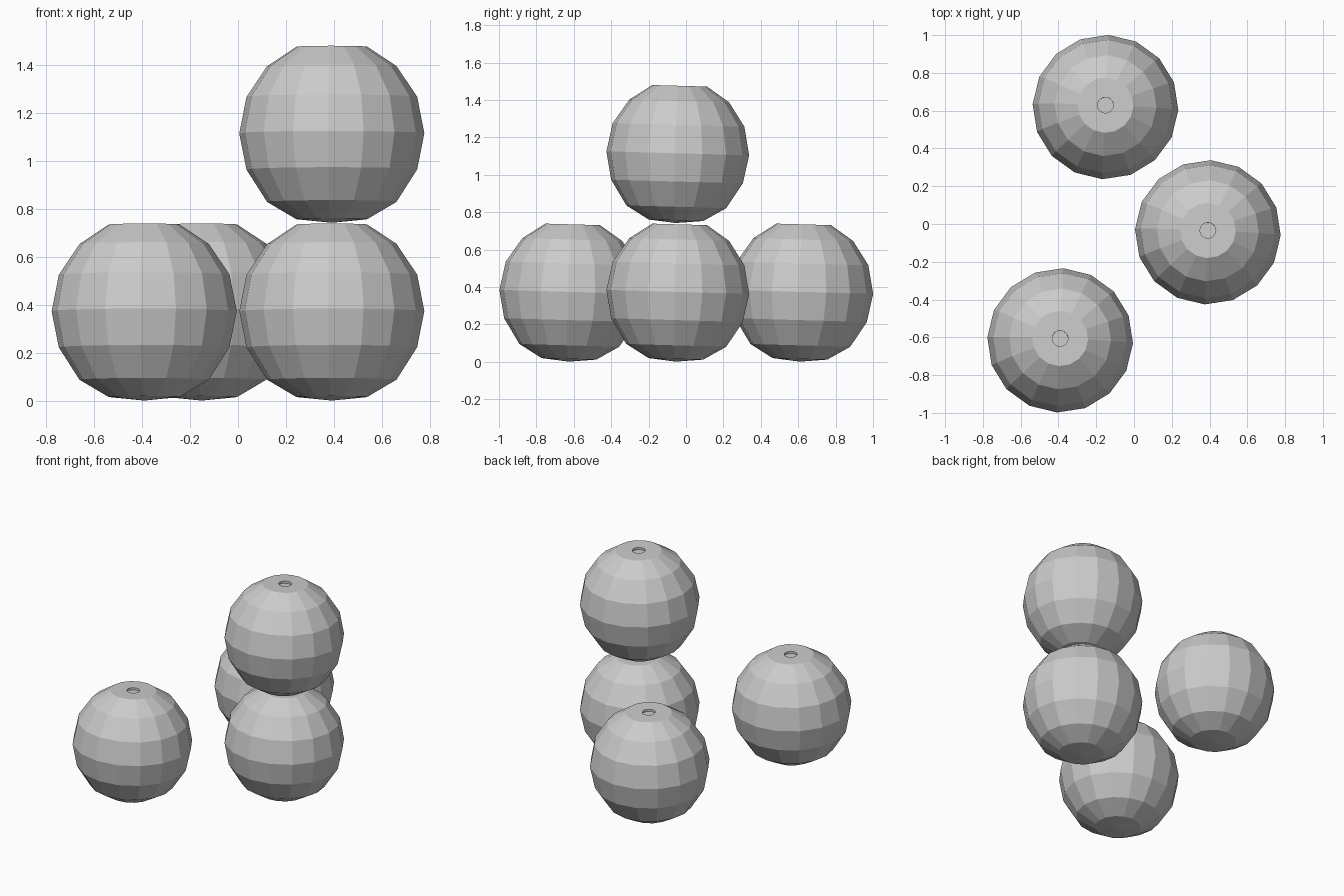
import bpy, bmesh, math
from mathutils import Matrix

if "Cube" in bpy.data.objects:
    bpy.data.objects.remove(bpy.data.objects["Cube"])

SIDES = 16
# ball profile (radius, height from centre): recessed hole, flat top, rounded body
PROFILE = [(0.042, 0.348), (0.042, 0.363), (0.148, 0.363), (0.270, 0.282),
           (0.356, 0.154), (0.386, 0.002), (0.356, -0.149), (0.270, -0.284),
           (0.148, -0.356)]
BOTTOM = -0.371


def ball_mesh():
    bm = bmesh.new()
    rings = [[bm.verts.new((r * math.cos(2 * math.pi * i / SIDES),
                            r * math.sin(2 * math.pi * i / SIDES), z))
              for i in range(SIDES)] for r, z in PROFILE]
    bm.faces.new(rings[0])  # hole floor
    pole = bm.verts.new((0, 0, BOTTOM))
    for i in range(SIDES):
        j = (i + 1) % SIDES
        for a, b in zip(rings, rings[1:]):
            bm.faces.new((a[i], b[i], b[j], a[j]))
        bm.faces.new((rings[-1][i], pole, rings[-1][j]))
    # slight turn and lean, shared by every ball
    turn = (Matrix.Rotation(math.radians(-1.6), 4, 'X')
            @ Matrix.Diagonal((1, 0.99, 1, 1))
            @ Matrix.Rotation(math.radians(-2.4), 4, 'Z'))
    bm.transform(turn)
    bmesh.ops.recalc_face_normals(bm, faces=bm.faces)
    me = bpy.data.meshes.new("ball")
    bm.to_mesh(me)
    bm.free()
    return me


# three balls on the ground, one stacked on top
mesh = ball_mesh()
for name, loc in (("ball_front", (-0.391, -0.616, 0.372)),
                  ("ball_back", (-0.151, 0.619, 0.372)),
                  ("ball_right", (0.391, -0.044, 0.372)),
                  ("ball_top", (0.391, -0.044, 1.113))):
    ob = bpy.data.objects.new(name, mesh)
    ob.location = loc
    bpy.context.collection.objects.link(ob)
